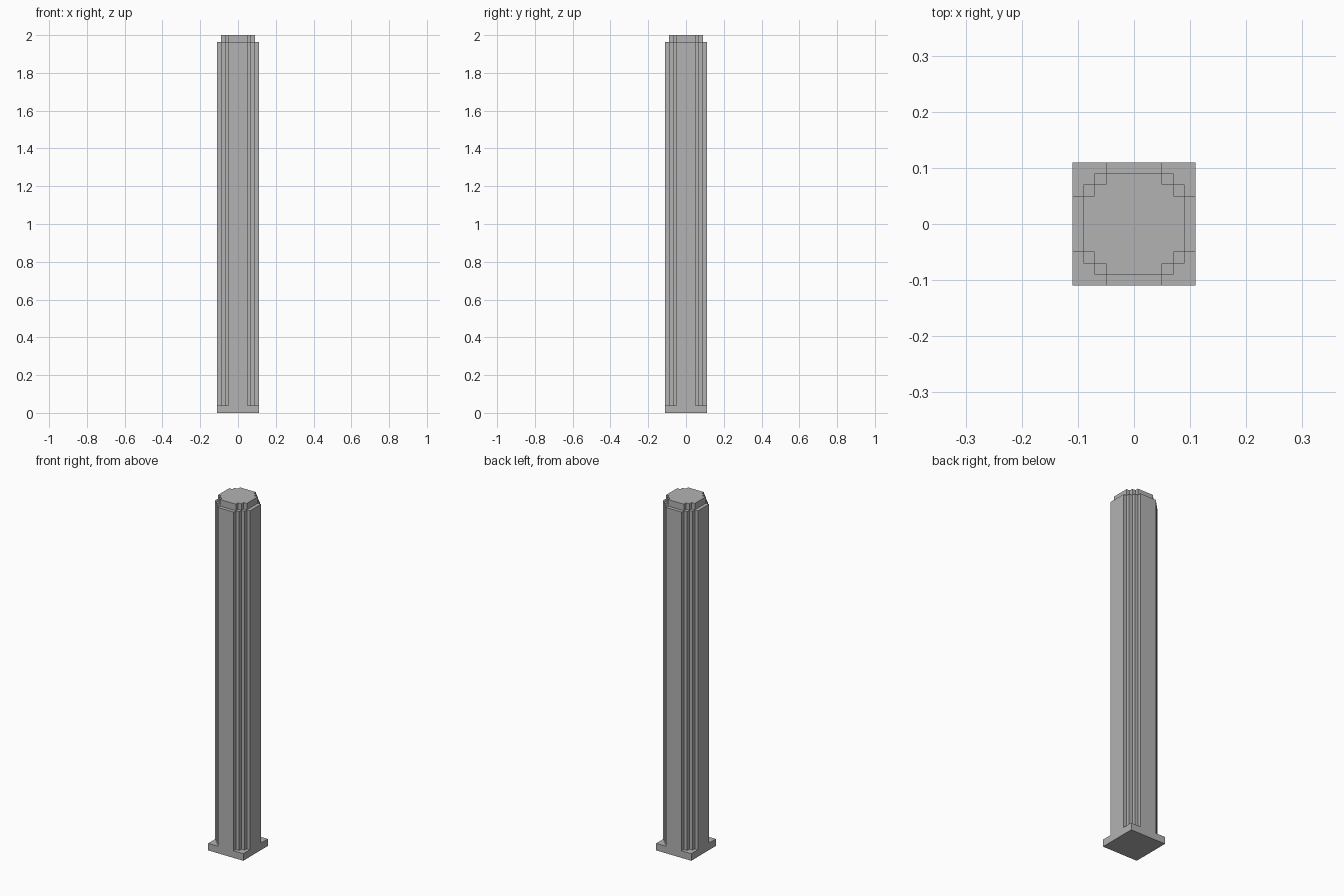
import bpy
import bmesh

cube = bpy.data.objects.get("Cube")
if cube:
    bpy.data.objects.remove(cube, do_unlink=True)

stone = bpy.data.materials.new("grey_stone")
stone.use_nodes = True
GREY = (0.45, 0.45, 0.45, 1.0)
stone.diffuse_color = GREY
stone.node_tree.nodes["Principled BSDF"].inputs["Base Color"].default_value = GREY

STEP = 0.02


def prism(name, corner, z0, z1):
    """Extrude a four-way symmetric outline given by its +x +y corner points."""
    outline, pts = [], corner
    for _ in range(4):
        outline += pts
        pts = [(-y, x) for x, y in pts]
    bm = bmesh.new()
    face = bm.faces.new([bm.verts.new((x, y, z0)) for x, y in outline])
    top = bmesh.ops.extrude_face_region(bm, geom=[face], use_keep_orig=True)["geom"]
    verts = [g for g in top if isinstance(g, bmesh.types.BMVert)]
    bmesh.ops.translate(bm, verts=verts, vec=(0, 0, z1 - z0))
    bmesh.ops.recalc_face_normals(bm, faces=bm.faces[:])
    mesh = bpy.data.meshes.new(name)
    bm.to_mesh(mesh)
    bm.free()
    mesh.materials.append(stone)
    obj = bpy.data.objects.new(name, mesh)
    bpy.context.collection.objects.link(obj)
    return obj


def stepped_corner(outer, inner, steps):
    """Staircase corner running from the +x face round to the +y face."""
    pts = [(outer, inner)]
    for _ in range(steps):
        x, y = pts[-1]
        pts += [(x - STEP, y), (x - STEP, y + STEP)]
    return pts


# Square base plate
prism("base_plate", [(0.11, 0.11)], 0.0, 0.04)
# Tall shaft with three-step corners, flush with the base on each side
prism("shaft", stepped_corner(0.11, 0.05, 3), 0.04, 1.963)
# Smaller top block with two-step corners
prism("top_block", stepped_corner(0.09, 0.05, 2), 1.963, 2.0)
